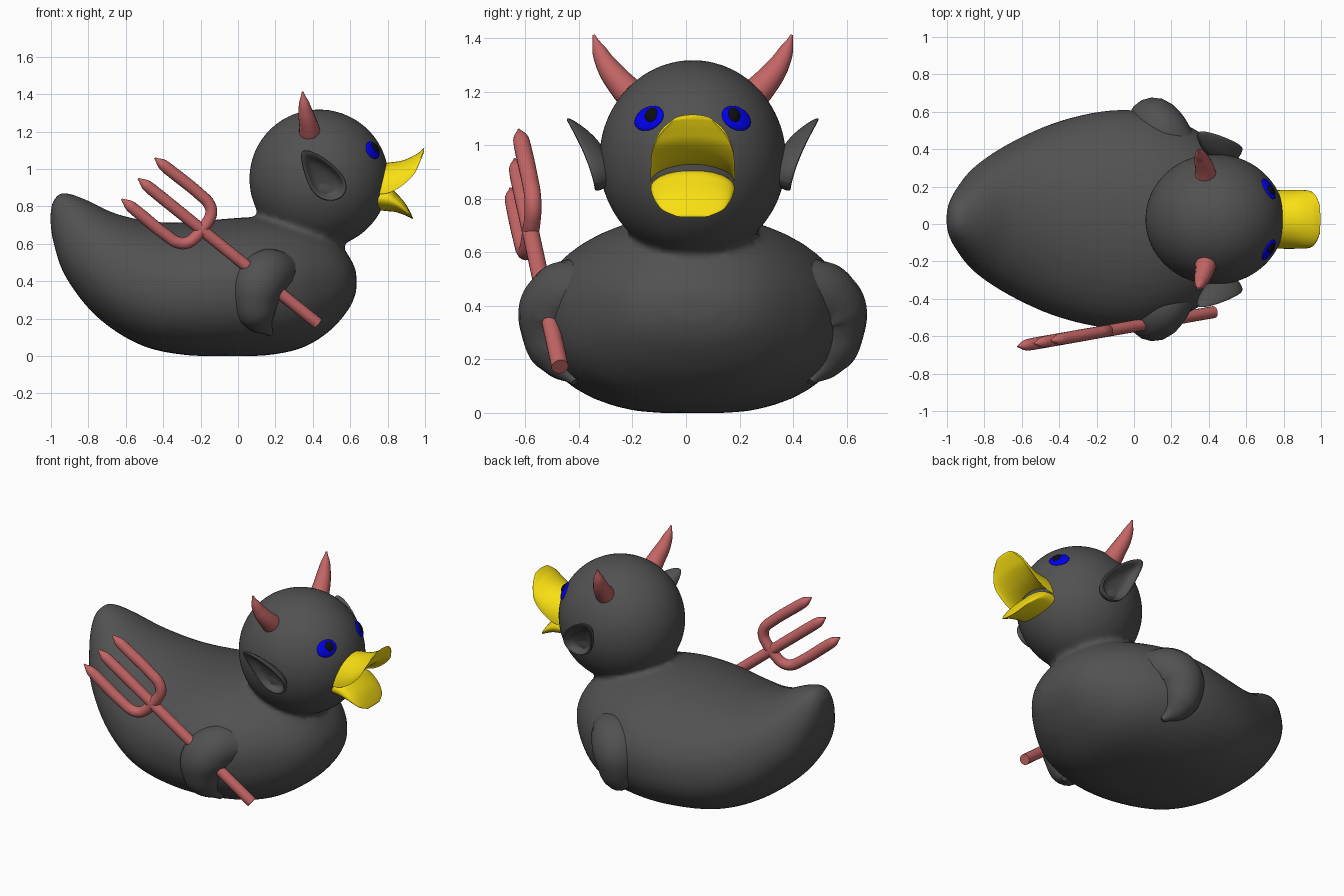
import bpy, bmesh, math
from mathutils import Vector, Matrix

if "Cube" in bpy.data.objects:
    bpy.data.objects.remove(bpy.data.objects["Cube"])

YC = 0.025  # symmetry plane of the duck


def material(name, rgb):
    m = bpy.data.materials.new(name)
    m.diffuse_color = (*rgb, 1)
    m.use_nodes = True
    m.node_tree.nodes["Principled BSDF"].inputs["Base Color"].default_value = m.diffuse_color
    return m


DARK = material("dark_grey", (0.085, 0.083, 0.083))
RED = material("dull_red", (0.55, 0.13, 0.13))
YELLOW = material("yellow", (0.95, 0.74, 0.006))
BLUE = material("blue", (0.0, 0.0, 0.85))
BLACK = material("black", (0.004, 0.004, 0.004))


def smooth(ob, angle):
    bpy.ops.object.select_all(action='DESELECT')
    ob.select_set(True)
    bpy.context.view_layer.objects.active = ob
    bpy.ops.object.shade_smooth_by_angle(angle=math.radians(angle))


def finish(name, bm, mat):
    bmesh.ops.recalc_face_normals(bm, faces=bm.faces[:])
    me = bpy.data.meshes.new(name)
    bm.to_mesh(me)
    bm.free()
    me.materials.append(mat)
    ob = bpy.data.objects.new(name, me)
    bpy.context.collection.objects.link(ob)
    smooth(ob, 50)
    return ob


def spline(rows, steps):
    """Catmull-Rom interpolation of rows of numbers."""
    out, n = [], len(rows)
    for i in range(n - 1):
        a, b, c, d = (rows[min(max(i + k, 0), n - 1)] for k in (-1, 0, 1, 2))
        for s in range(steps):
            t = s / steps
            out.append([0.5 * (2 * q + (r - p) * t + (2 * p - 5 * q + 4 * r - u) * t * t
                               + (3 * q - p - 3 * r + u) * t ** 3)
                        for p, q, r, u in zip(a, b, c, d)])
    return out + [list(rows[-1])]


def skin(bm, rings):
    """Join closed rings and cap both ends."""
    vs = [[bm.verts.new(p) for p in r] for r in rings]
    n = len(vs[0])
    for a, b in zip(vs, vs[1:]):
        for i in range(n):
            j = (i + 1) % n
            bm.faces.new((a[i], a[j], b[j], b[i]))
    bm.faces.new(vs[0])
    bm.faces.new(vs[-1])


def loft(bm, stations, square=1.0, steps=5, n=40):
    """Elliptic sections between a top and bottom outline: (xt, zt, xb, zb, half width)."""
    rings = []
    for xt, zt, xb, zb, w in spline(stations, steps):
        ring = []
        for i in range(n):
            a = 2 * math.pi * i / n
            c, s = math.cos(a), math.sin(a)
            if c < 0:  # fuller lower half
                c, s = -abs(c) ** square, math.copysign(abs(s) ** square, s)
            k = 0.5 + 0.5 * c
            ring.append((xb + (xt - xb) * k, YC + w * s, max(0, zb + (zt - zb) * k)))
        rings.append(ring)
    skin(bm, rings)


def tube(name, points, mat):
    """Round tapered tube through points (x, y, z, radius)."""
    cu = bpy.data.curves.new(name, 'CURVE')
    cu.dimensions = '3D'
    cu.bevel_depth = 1
    cu.bevel_resolution = 6
    cu.resolution_u = 10
    cu.use_fill_caps = True
    sp = cu.splines.new('BEZIER')
    sp.radius_interpolation = 'CARDINAL'
    sp.bezier_points.add(len(points) - 1)
    for bp, p in zip(sp.bezier_points, points):
        bp.co, bp.radius = p[:3], p[3]
        bp.handle_left_type = bp.handle_right_type = 'AUTO'
    cu.materials.append(mat)
    ob = bpy.data.objects.new(name, cu)
    bpy.context.collection.objects.link(ob)
    bpy.ops.object.select_all(action='DESELECT')
    ob.select_set(True)
    bpy.context.view_layer.objects.active = ob
    bpy.ops.object.convert(target='MESH')
    smooth(bpy.context.object, 50)


# Body and head, fused with a soft neck crease
HEAD, HEAD_R = Vector((0.433, YC, 0.947)), Vector((0.369, 0.346, 0.367))
bm = bmesh.new()
loft(bm, [(-0.965, 0.858, -0.985, 0.835, 0.02), (-0.95, 0.87, -0.998, 0.80, 0.06),
          (-0.90, 0.868, -1.003, 0.72, 0.115), (-0.80, 0.83, -0.985, 0.60, 0.195),
          (-0.65, 0.76, -0.92, 0.42, 0.31), (-0.45, 0.718, -0.75, 0.205, 0.43),
          (-0.25, 0.717, -0.5, 0.05, 0.53), (-0.05, 0.735, -0.2, -0.003, 0.583),
          (0.12, 0.742, 0.08, -0.003, 0.57), (0.3, 0.72, 0.32, 0.035, 0.49),
          (0.45, 0.67, 0.48, 0.125, 0.375), (0.56, 0.58, 0.585, 0.24, 0.255),
          (0.622, 0.48, 0.628, 0.33, 0.13), (0.634, 0.42, 0.634, 0.39, 0.03)], square=0.86)
bmesh.ops.create_uvsphere(bm, u_segments=48, v_segments=32, radius=1.012,
                          matrix=Matrix.Translation(HEAD) @ Matrix.Diagonal((*HEAD_R, 1)))
body = finish("body_and_head", bm, DARK)
rm = body.modifiers.new("fuse", 'REMESH')
rm.mode, rm.voxel_size, rm.use_smooth_shade = 'VOXEL', 0.018, True
sm = body.modifiers.new("soften", 'SMOOTH')
sm.factor, sm.iterations = 0.5, 8

for side, label in ((-1, "right"), (1, "left")):
    def pt(x, off, z, *r):
        return (x, YC + side * off, z, *r)

    # Wing
    tube(label + "_wing", [pt(0.34, 0.29, 0.44, 0.06), pt(0.225, 0.40, 0.45, 0.115),
                           pt(0.125, 0.495, 0.405, 0.143), pt(0.095, 0.515, 0.30, 0.125),
                           pt(0.115, 0.485, 0.2, 0.09), pt(0.175, 0.44, 0.115, 0.015)], DARK)
    # Horn
    tube(label + "_horn", [pt(0.387, 0.20, 1.16, 0.06), pt(0.38, 0.262, 1.222, 0.053),
                           pt(0.362, 0.322, 1.30, 0.04), pt(0.352, 0.352, 1.36, 0.025),
                           pt(0.345, 0.37, 1.412, 0.005)], RED)
    # Cupped pointed ear
    outline = [(0.325, 1.12), (0.43, 1.085), (0.53, 1.01), (0.59, 0.93), (0.575, 0.85),
               (0.5, 0.82), (0.42, 0.845), (0.37, 0.92), (0.34, 1.02)]
    rings = []
    for scale, depth in ((0.45, -0.08), (0.8, -0.045), (1.0, -0.01), (1.0, 0.008),
                         (0.82, 0.008), (0.7, -0.022), (0.45, -0.032), (0.2, -0.034)):
        ring = []
        for x, z in outline:
            px, pz = 0.48 + (x - 0.48) * scale, 0.92 + (z - 0.92) * scale
            t = max(0, (pz - 0.83) / 0.28)
            ring.append(pt(px, 0.358 + 0.115 * t ** 1.5 + depth, pz))
        rings.append(ring)
    bm = bmesh.new()
    skin(bm, rings)
    ear = finish(label + "_ear", bm, DARK)
    sub = ear.modifiers.new("smooth", 'SUBSURF')
    sub.levels = sub.render_levels = 2

    # Eye and pupil, flattened onto the head
    for part, off, z, size, mat in (("eye", 0.163, 1.1, (0.062, 0.05, 0.015), BLUE),
                                    ("pupil", 0.15, 1.108, (0.03, 0.035, 0.024), BLACK)):
        d = Vector((0, side * off, z - HEAD.z))
        d.x = HEAD_R.x * math.sqrt(1 - (d.y / HEAD_R.y) ** 2 - (d.z / HEAD_R.z) ** 2)
        nrm = Vector([c / r ** 2 for c, r in zip(d, HEAD_R)]).normalized()
        u = Vector((0, 0, 1)).cross(nrm).normalized()
        rot = Matrix((u, nrm.cross(u), nrm)).transposed().to_4x4()
        roll = Matrix.Rotation(-side * 0.25, 4, 'Z')
        bm = bmesh.new()
        bmesh.ops.create_uvsphere(bm, u_segments=32, v_segments=16, radius=1,
                                  matrix=Matrix.Translation(HEAD + d) @ rot @ roll
                                  @ Matrix.Diagonal((*size, 1)))
        finish(label + "_" + part, bm, mat)

# Upper beak: upturned, arched on top and hollowed below (crest x, z, edge x, z, half width)
rows = spline([(0.70, 1.02, 0.70, 0.87, 0.15), (0.79, 1.032, 0.79, 0.868, 0.157),
               (0.88, 1.045, 0.87, 0.905, 0.157), (0.95, 1.077, 0.94, 0.97, 0.152),
               (0.982, 1.10, 0.972, 1.035, 0.125), (0.996, 1.114, 0.994, 1.09, 0.075)], 5)
rings = []
for xc, zc, xe, ze, w in rows:
    ring = []
    for i in range(40):
        a = 2 * math.pi * i / 40
        k = math.cos(a) if math.cos(a) > 0 else -0.35 * math.cos(a)
        ring.append((xe + (xc - xe) * k, YC + w * math.sin(a), ze + (zc - ze) * k))
    rings.append(ring)
bm = bmesh.new()
skin(bm, rings)
finish("upper_beak", bm, YELLOW)

# Lower beak: drooping solid scoop
bm = bmesh.new()
loft(bm, [(0.70, 0.905, 0.70, 0.785, 0.15), (0.80, 0.905, 0.79, 0.775, 0.157),
          (0.85, 0.866, 0.84, 0.770, 0.152), (0.89, 0.822, 0.88, 0.757, 0.138),
          (0.918, 0.775, 0.915, 0.742, 0.112), (0.935, 0.738, 0.933, 0.731, 0.06)])
finish("lower_beak", bm, YELLOW)


# Pitchfork: s runs along the shaft, q across it, in a slightly turned upright plane
def fork(s, q, r):
    x, z = -0.195 - 0.778 * s + 0.628 * q, 0.675 + 0.628 * s + 0.778 * q
    return (x, -0.546 + 0.176 * x, z, r)


R = 0.032
tube("fork_shaft", [fork(s, 0, r) for s, r in
                    ((-0.80, R), (-0.4, R), (0, R), (0.34, R), (0.39, 0.026), (0.435, 0.005))], RED)
for side, label in ((-1, "lower"), (1, "upper")):
    tube(label + "_fork_prong", [fork(s, side * q, r) for s, q, r in
         ((0, 0, R), (0, 0.05, R), (0.018, 0.105, R), (0.06, 0.134, R), (0.12, 0.141, R),
          (0.34, 0.141, R), (0.39, 0.141, 0.026), (0.435, 0.141, 0.005))], RED)
